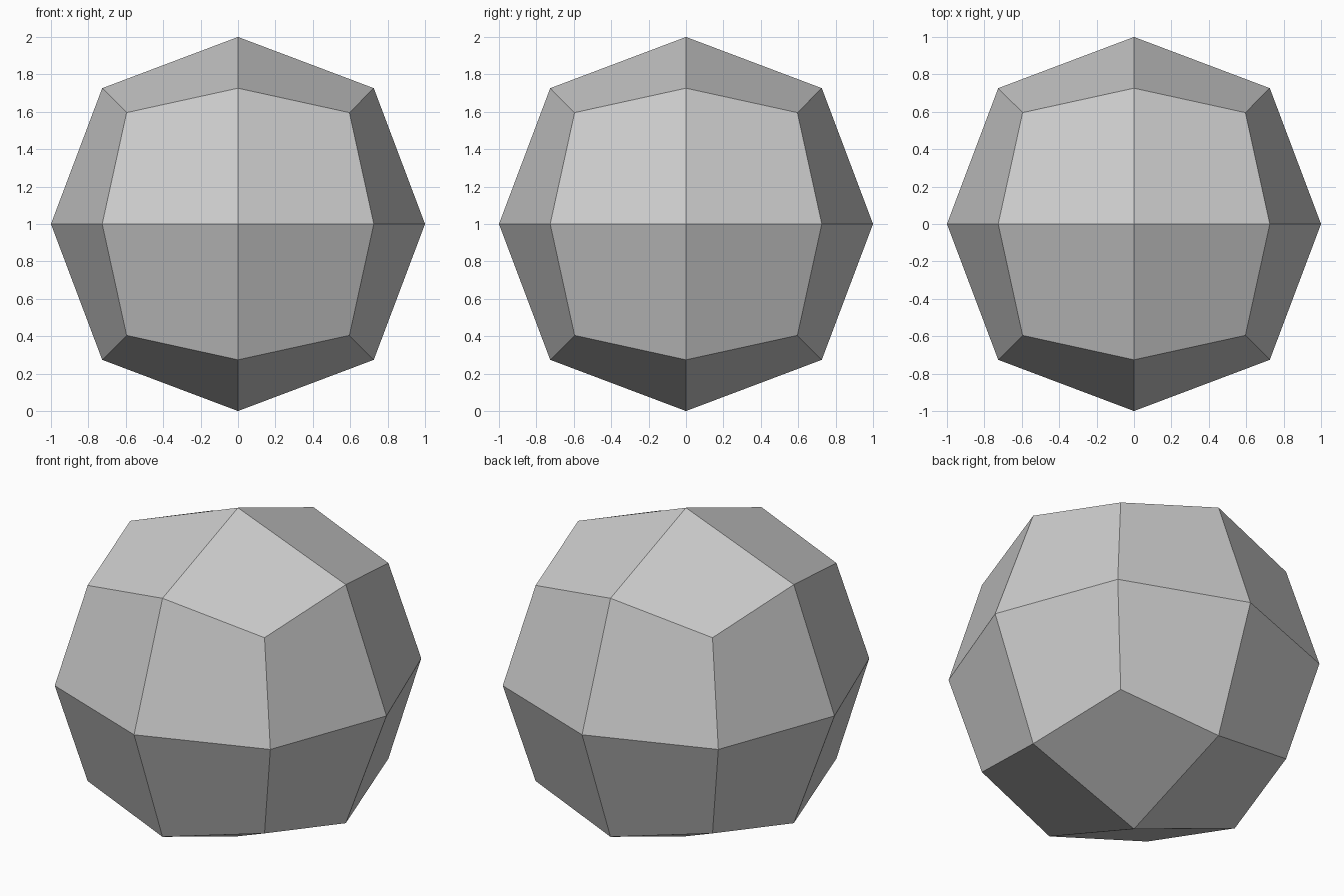
import bpy

if "Cube" in bpy.data.objects:
    bpy.data.objects.remove(bpy.data.objects["Cube"])

# Faceted ball: a cube rounded by one level of subdivision.
# The smoothed face centres land at 68/81 of the cube's half width, so scale up to radius 1.
radius = 1.0
bpy.ops.mesh.primitive_cube_add(size=2 * radius * 81 / 68, location=(0, 0, radius))
ball = bpy.context.object
ball.name = "faceted_ball"

rounding = ball.modifiers.new("rounding", 'SUBSURF')
rounding.levels = 1
rounding.render_levels = 1
rounding.use_limit_surface = True
bpy.ops.object.modifier_apply(modifier=rounding.name)
bpy.ops.object.shade_flat()
